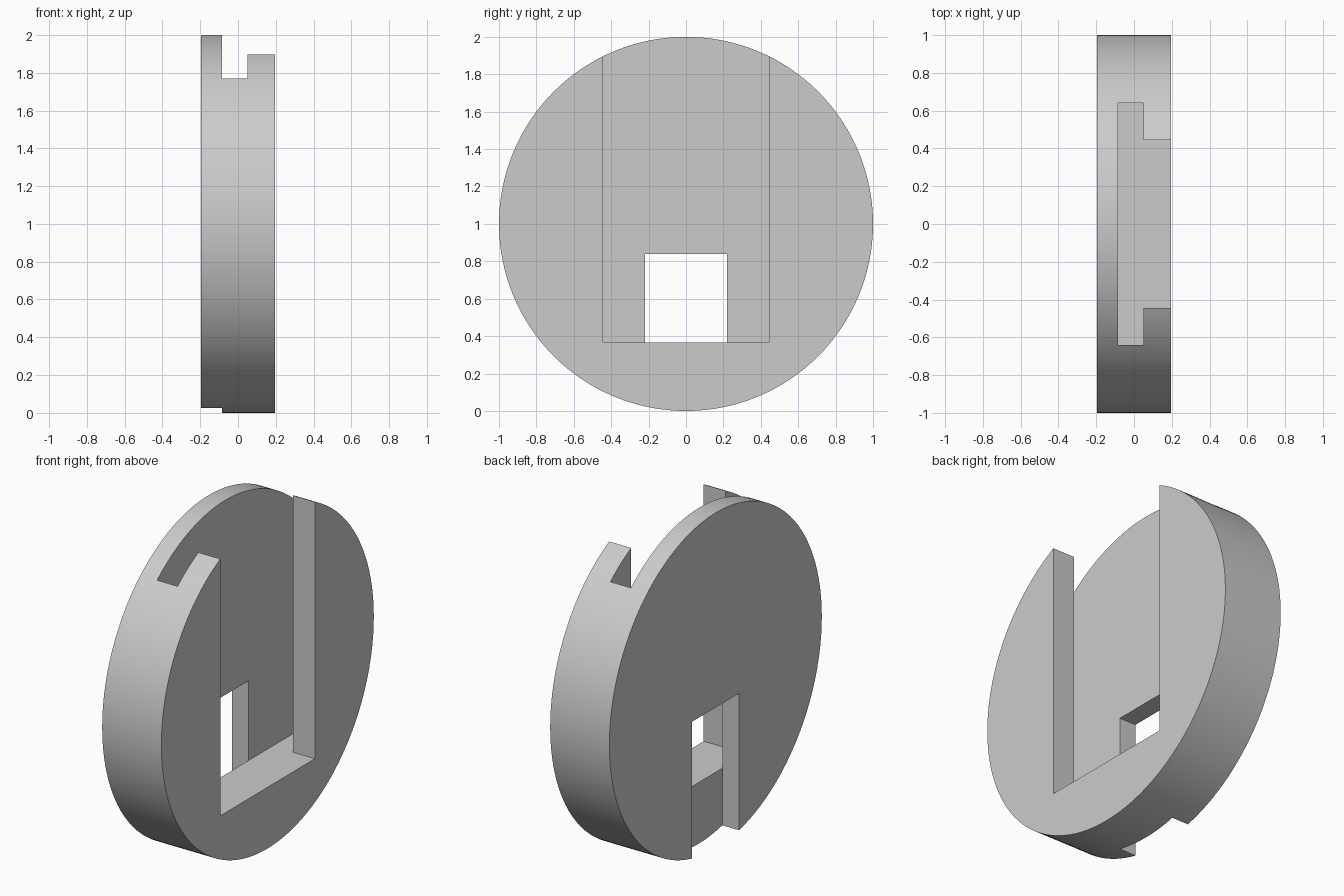
import bpy, bmesh, math
from mathutils import Matrix

cube = bpy.data.objects.get("Cube")
if cube:
    bpy.data.objects.remove(cube, do_unlink=True)

HALF = 0.195               # half thickness of the disc
STEP, WEB = 0.05, -0.085   # depth of the front lip and of the slot's back wall
FLOOR = 0.365              # height of the slot floor

grey = bpy.data.materials.new("plain grey")
grey.use_nodes = True
colour = (0.6, 0.6, 0.6, 1)
grey.diffuse_color = colour
grey.node_tree.nodes["Principled BSDF"].inputs["Base Color"].default_value = colour


def make_object(name, bm):
    bmesh.ops.recalc_face_normals(bm, faces=bm.faces)
    mesh = bpy.data.meshes.new(name)
    bm.to_mesh(mesh)
    bm.free()
    mesh.materials.append(grey)
    obj = bpy.data.objects.new(name, mesh)
    bpy.context.collection.objects.link(obj)
    return obj


def prism(name, outline, bottom, top):
    """Extrude an outline in the ground plane from bottom to top."""
    bm = bmesh.new()
    face = bm.faces.new([bm.verts.new((x, y, bottom)) for x, y in outline])
    grown = bmesh.ops.extrude_face_region(bm, geom=[face])["geom"]
    moved = [v for v in grown if isinstance(v, bmesh.types.BMVert)]
    bmesh.ops.translate(bm, verts=moved, vec=(0, 0, top - bottom))
    return make_object(name, bm)


def mirrored(half):
    """Close a half outline across y = 0."""
    return half + [(x, -y) for x, y in reversed(half)]


# Round disc lying on its rim, axis along x
bm = bmesh.new()
bmesh.ops.create_cone(bm, cap_ends=True, segments=128, radius1=1, radius2=1,
                      depth=2 * HALF,
                      matrix=Matrix.Translation((0, 0, 1)) @ Matrix.Rotation(math.pi / 2, 4, "Y"))
disc = make_object("slotted_disc", bm)

# T-shaped slot open at the top, and notch in the back open at the bottom
slot = prism("slot_cutter", mirrored([(WEB, 0.64), (STEP, 0.64), (STEP, 0.445), (0.5, 0.445)]),
             FLOOR, 2.5)
notch = prism("notch_cutter", mirrored([(-0.5, 0.22), (WEB, 0.22)]), -0.5, 0.84)

bpy.ops.object.select_all(action="DESELECT")
bpy.context.view_layer.objects.active = disc
disc.select_set(True)
for cutter in (slot, notch):
    cutter.hide_render = True
    cut = disc.modifiers.new(cutter.name, "BOOLEAN")
    cut.operation = "DIFFERENCE"
    cut.solver = "EXACT"
    cut.object = cutter
    bpy.ops.object.modifier_apply(modifier=cut.name)
    bpy.data.objects.remove(cutter, do_unlink=True)

bpy.ops.object.shade_smooth_by_angle(angle=math.radians(30))
